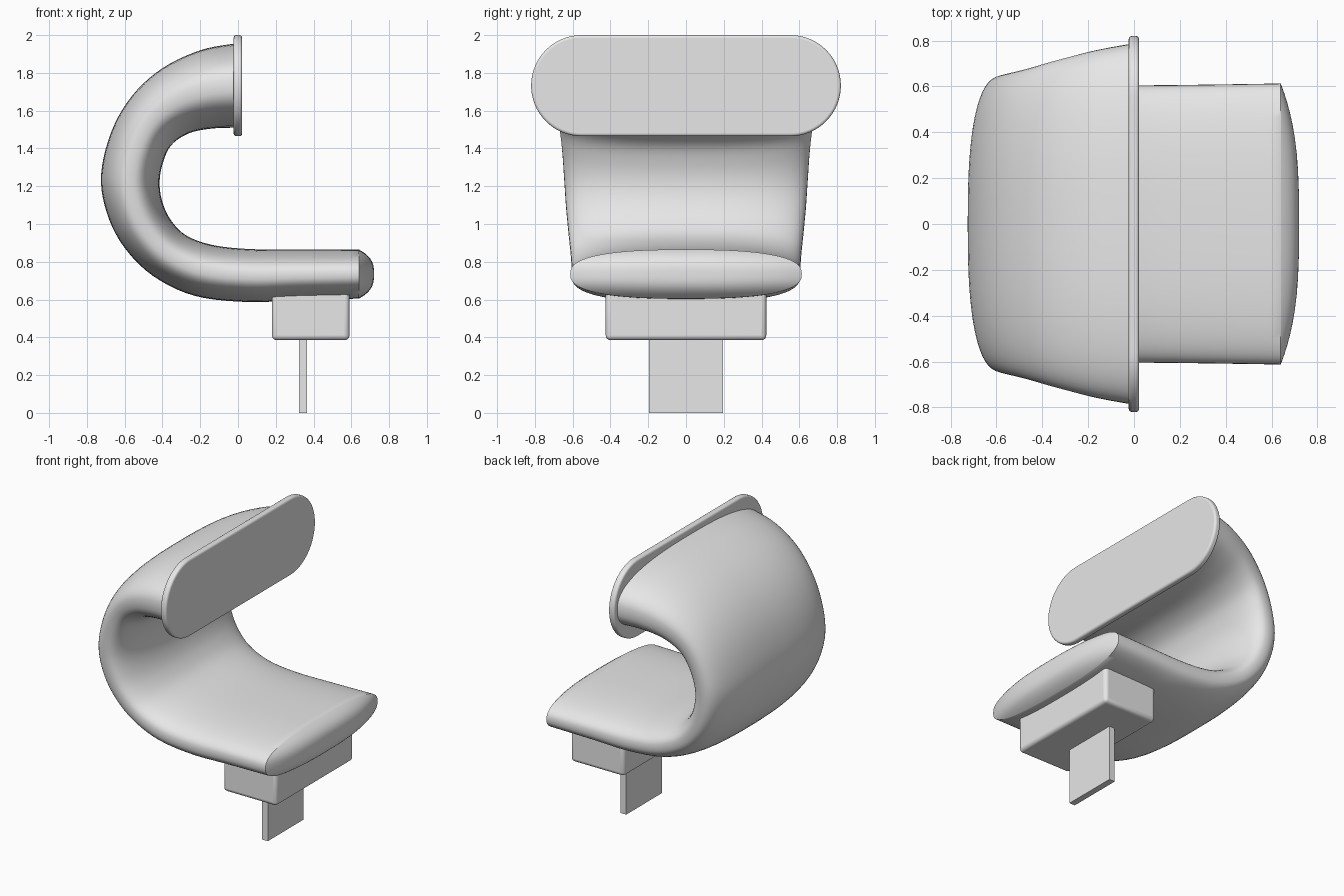
import bpy
import bmesh
from math import sin, cos, pi, radians, copysign
from mathutils import Vector

cube = bpy.data.objects.get("Cube")
if cube:
    bpy.data.objects.remove(cube, do_unlink=True)

grey = bpy.data.materials.new("light_grey")
grey.use_nodes = True
grey.diffuse_color = (0.8, 0.8, 0.8, 1)
grey.node_tree.nodes["Principled BSDF"].inputs["Base Color"].default_value = (0.8, 0.8, 0.8, 1)


def finish(name, bm, smooth=True, bevel=0):
    bmesh.ops.recalc_face_normals(bm, faces=bm.faces)
    mesh = bpy.data.meshes.new(name)
    bm.to_mesh(mesh)
    bm.free()
    mesh.materials.append(grey)
    obj = bpy.data.objects.new(name, mesh)
    bpy.context.collection.objects.link(obj)
    if bevel:
        mod = obj.modifiers.new("rounded_edges", 'BEVEL')
        mod.width = bevel
        mod.segments = 4
        mod.limit_method = 'ANGLE'
        mod.angle_limit = radians(40)
    bpy.ops.object.select_all(action='DESELECT')
    obj.select_set(True)
    bpy.context.view_layer.objects.active = obj
    if smooth:
        bpy.ops.object.shade_smooth_by_angle(angle=radians(40))
    return obj


def box(name, lo, hi, bevel=0):
    lo, hi = Vector(lo), Vector(hi)
    bm = bmesh.new()
    bmesh.ops.create_cube(bm, size=1)
    for v in bm.verts:
        v.co = (lo + hi) / 2 + Vector(a * b for a, b in zip(v.co, hi - lo))
    finish(name, bm, bevel > 0, bevel)


def catmull(p, i, t):
    a, b, c, d = (p[min(max(i + k, 0), len(p) - 1)] for k in (-1, 0, 1, 2))
    return 0.5 * (2 * b + (c - a) * t + (2 * a - 5 * b + 4 * c - d) * t * t
                  + (3 * b - a - 3 * c + d) * t ** 3)


# Curved seat: outer x, outer z, inner x, inner z, half width
stations = [Vector(s) for s in (
    (-0.02, 1.955, -0.02, 1.51, 0.785),
    (-0.20, 1.92, -0.14, 1.505, 0.757),
    (-0.40, 1.825, -0.26, 1.48, 0.715),
    (-0.56, 1.68, -0.355, 1.415, 0.677),
    (-0.67, 1.49, -0.40, 1.315, 0.657),
    (-0.725, 1.26, -0.415, 1.215, 0.645),
    (-0.695, 1.06, -0.40, 1.115, 0.635),
    (-0.605, 0.88, -0.355, 1.02, 0.622),
    (-0.45, 0.725, -0.275, 0.94, 0.61),
    (-0.23, 0.62, -0.14, 0.89, 0.605),
    (0.05, 0.587, 0.05, 0.868, 0.605),
    (0.32, 0.597, 0.32, 0.864, 0.608),
    (0.64, 0.605, 0.64, 0.865, 0.613))]
SIDES, STEPS = 72, 5


def power(v):
    return copysign(abs(v) ** (2 / 2.6), v)


def section(bm, s, scale=1, bulge=0):
    outer, inner = Vector((s[0], 0, s[1])), Vector((s[2], 0, s[3]))
    mid, half = (outer + inner) / 2, (outer - inner) / 2
    ring = []
    for k in range(SIDES):
        a = 2 * pi * k / SIDES
        co = mid + half * power(sin(a)) * scale + Vector((bulge, s[4] * power(cos(a)) * scale, 0))
        ring.append(bm.verts.new(co))
    return ring


bm = bmesh.new()
rings = [section(bm, catmull(stations, i, j / STEPS))
         for i in range(len(stations) - 1) for j in range(STEPS)]
rings.append(section(bm, stations[-1]))
# Domed front end of the seat
for k in range(1, 12):
    s = cos(pi / 2 * k / 12)
    rings.append(section(bm, stations[-1], s, 0.08 * (1 - s ** 3)))
for r0, r1 in zip(rings, rings[1:]):
    for k in range(SIDES):
        n = (k + 1) % SIDES
        bm.faces.new((r0[k], r0[n], r1[n], r1[k]))
bm.faces.new(rings[0])
bm.faces.new(rings[-1])
finish("curved_seat", bm)

# Stadium shaped end plate
bm = bmesh.new()
radius, straight, arc = 0.2675, 0.5525, 32
outline = []
for side in (1, -1):
    for k in range(arc + 1):
        a = pi * k / arc
        outline.append(bm.verts.new((-0.023, side * (straight + radius * sin(a)),
                                     1.7325 + side * radius * cos(a))))
face = bm.faces.new(outline)
ext = bmesh.ops.extrude_face_region(bm, geom=[face])
for v in ext["geom"]:
    if isinstance(v, bmesh.types.BMVert):
        v.co.x += 0.045
# The extrusion leaves the starting face in place, so the plate is closed
finish("end_plate", bm, True, 0.014)

# Mounting block and post
box("mounting_block", (0.18, -0.425, 0.385), (0.59, 0.425, 0.65), 0.025)
box("post", (0.322, -0.195, 0), (0.365, 0.195, 0.40))
